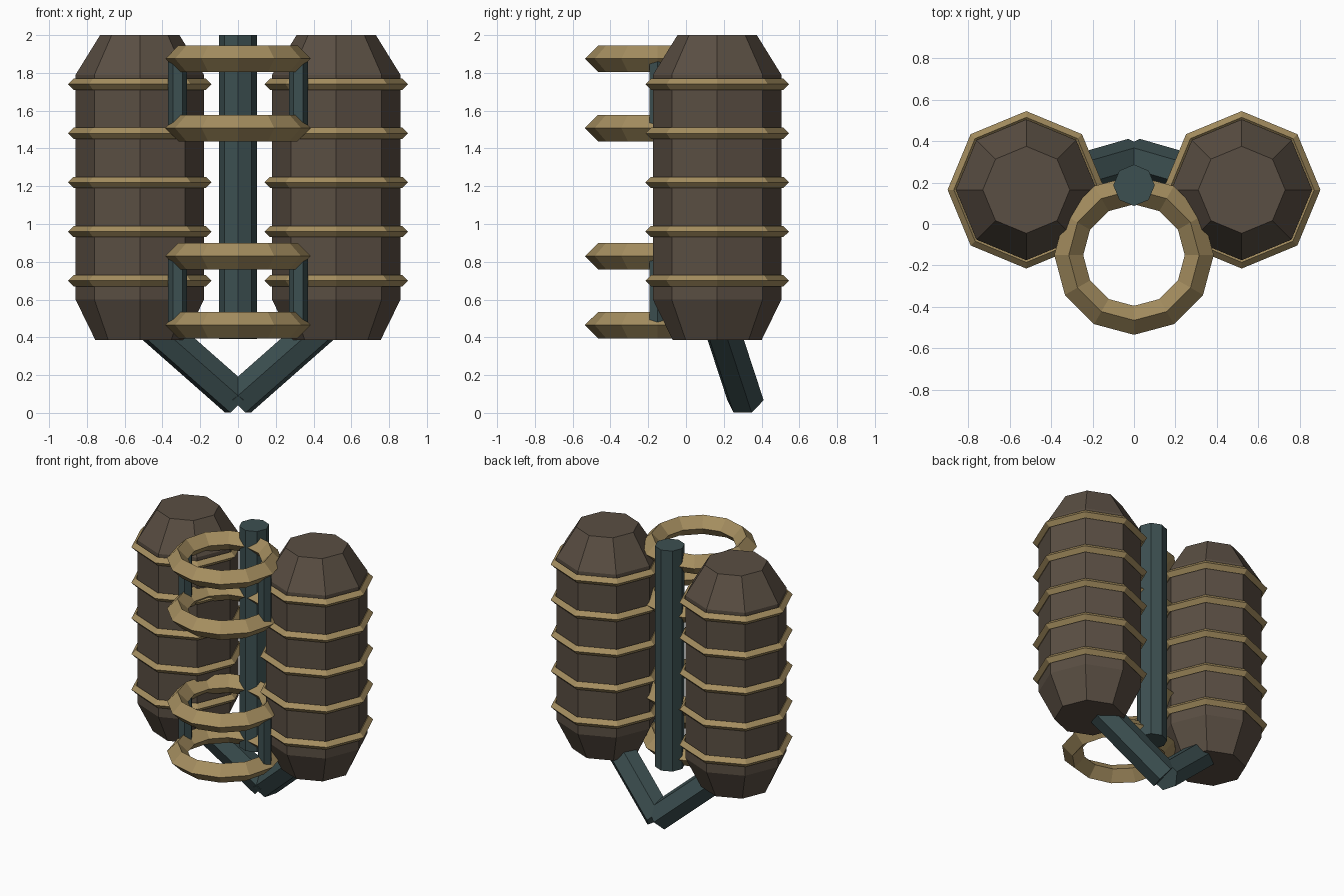
import bpy, bmesh
from math import pi, cos, sin
from mathutils import Vector, Matrix

cube = bpy.data.objects.get("Cube")
if cube:
    bpy.data.objects.remove(cube, do_unlink=True)


def material(name, rgb):
    m = bpy.data.materials.new(name)
    m.use_nodes = True
    m.diffuse_color = (*rgb, 1)
    m.node_tree.nodes["Principled BSDF"].inputs["Base Color"].default_value = (*rgb, 1)
    return m


brown = material("dark brown", (0.102, 0.077, 0.056))
tan = material("tan brass", (0.375, 0.270, 0.116))
teal = material("dark teal metal", (0.046, 0.080, 0.083))


def lathe(name, profile, sides, mat, matrix, closed=False):
    """Turn (radius, height) points round z; cap the ends unless the profile is a closed loop."""
    bm = bmesh.new()
    rows = [[bm.verts.new((r * cos(2 * pi * i / sides), r * sin(2 * pi * i / sides), z))
             for i in range(sides)] for r, z in profile]
    pairs = list(zip(rows, rows[1:]))
    if closed:
        pairs.append((rows[-1], rows[0]))
    else:
        bm.faces.new(rows[0][::-1])
        bm.faces.new(rows[-1])
    for a, b in pairs:
        for i in range(sides):
            j = (i + 1) % sides
            bm.faces.new((a[i], a[j], b[j], b[i]))
    bmesh.ops.recalc_face_normals(bm, faces=bm.faces)
    mesh = bpy.data.meshes.new(name)
    bm.to_mesh(mesh)
    bm.free()
    mesh.materials.append(mat)
    ob = bpy.data.objects.new(name, mesh)
    ob.matrix_world = matrix
    bpy.context.collection.objects.link(ob)
    return ob


def ring(name, centre, major, minor, sides):
    """Ring with a diamond cross-section."""
    section = [(major + minor, 0), (major, minor), (major - minor, 0), (major, -minor)]
    return lathe(name, section, sides, tan, Matrix.Translation(centre), closed=True)


def bar(name, start, end, radius, sides):
    """Straight bar with two edges level with the ground when it slopes."""
    start, end = Vector(start), Vector(end)
    d = (end - start).normalized()
    level = Vector((-d.y, d.x, 0))
    level = level.normalized() if level.length > 0.001 else Vector((1, 0, 0))
    frame = Matrix((level, d.cross(level), d)).transposed().to_4x4()
    return lathe(name, [(radius, 0), (radius, (end - start).length)], sides, teal,
                 Matrix.Translation(start) @ frame)


TANK_PROFILE = [(0.235, 0.385), (0.34, 0.6), (0.34, 1.79), (0.21, 2.0)]
HOOP_Z = [1.875, 1.508, 0.83, 0.465]

for side, s in (("left", 1), ("right", -1)):
    # Tank with its bands
    lathe(side + "_tank", TANK_PROFILE, 8, brown, Matrix.Translation((0.52 * s, 0.165, 0)))
    for i in range(5):
        ring(f"{side}_tank_band_{i + 1}", (0.52 * s, 0.165, 0.70 + 0.26 * i), 0.35, 0.03, 8)
    # Sloping strut from the bottom joint into the tank
    bar(side + "_strut", (0, 0.315, 0.067), (0.52 * s, 0.165, 0.525), 0.1, 6)
    # Rods joining each pair of hoops
    for part, top, low in (("upper", *HOOP_Z[:2]), ("lower", *HOOP_Z[2:])):
        bar(f"{side}_{part}_rod", (0.32 * s, -0.15, low), (0.32 * s, -0.15, top), 0.05, 6)

# Central post and front hoops
bar("central_post", (0, 0.187, 0.39), (0, 0.187, 2.0), 0.1, 8)
for i, z in enumerate(HOOP_Z):
    ring(f"front_hoop_{i + 1}", (0, -0.15, z), 0.315, 0.07, 12)
